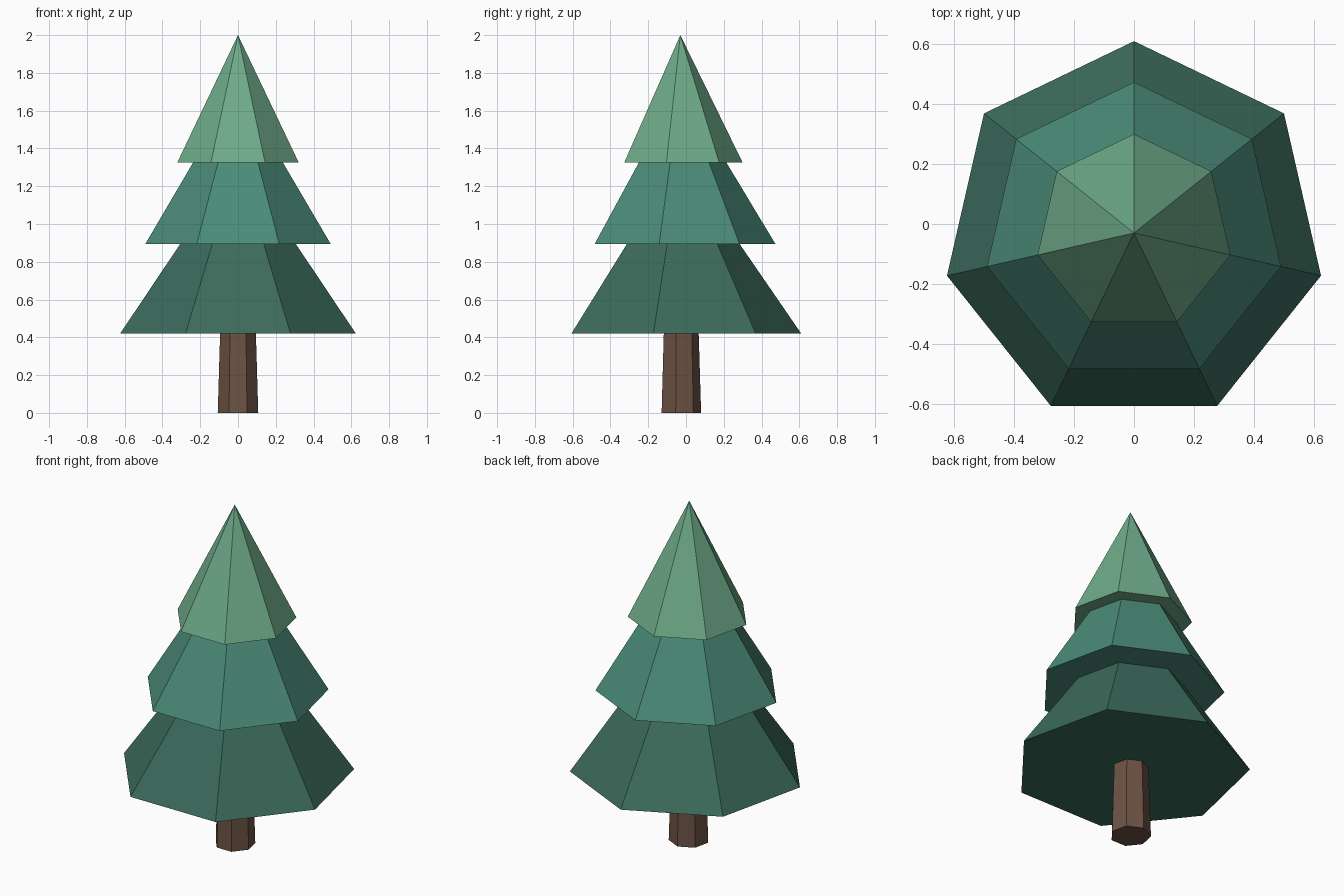
import bpy
import bmesh
import math

if "Cube" in bpy.data.objects:
    bpy.data.objects.remove(bpy.data.objects["Cube"])

SIDES = 7
CENTRE_Y = -0.03  # heptagon axis, so the bounding box is centred


def material(name, colour):
    mat = bpy.data.materials.new(name)
    mat.diffuse_color = (*colour, 1.0)
    mat.use_nodes = True
    mat.node_tree.nodes["Principled BSDF"].inputs["Base Color"].default_value = mat.diffuse_color
    return mat


def ring(bm, r, z):
    """Heptagon with one corner pointing to the back (+y)."""
    verts = []
    for i in range(SIDES):
        a = math.pi / 2 + i * 2 * math.pi / SIDES
        verts.append(bm.verts.new((r * math.cos(a), CENTRE_Y + r * math.sin(a), z)))
    return verts


def tapered(name, r0, z0, r1, z1, mat):
    """Closed flat-faced frustum, or a pyramid when r1 is 0."""
    bm = bmesh.new()
    low = ring(bm, r0, z0)
    bm.faces.new(low[::-1])
    if r1 > 0:
        high = ring(bm, r1, z1)
        bm.faces.new(high)
    else:
        tip = bm.verts.new((0, CENTRE_Y, z1))
    for i in range(SIDES):
        j = (i + 1) % SIDES
        if r1 > 0:
            bm.faces.new((low[i], low[j], high[j], high[i]))
        else:
            bm.faces.new((low[i], low[j], tip))
    bmesh.ops.recalc_face_normals(bm, faces=bm.faces)
    mesh = bpy.data.meshes.new(name)
    bm.to_mesh(mesh)
    bm.free()
    mesh.materials.append(mat)
    obj = bpy.data.objects.new(name, mesh)
    bpy.context.collection.objects.link(obj)
    return obj


# Trunk, running slightly into the lowest tier
tapered("trunk", 0.11, 0.0, 0.096, 0.46, material("bark", (0.15, 0.085, 0.058)))

# Foliage tiers, each tucked slightly into the one above
tapered("lower_foliage", 0.64, 0.42, 0.286, 0.935,
        material("dark_green", (0.045, 0.147, 0.107)))
tapered("middle_foliage", 0.503, 0.895, 0.22, 1.365,
        material("mid_green", (0.069, 0.258, 0.188)))
tapered("top_foliage", 0.33, 1.325, 0.0, 2.0,
        material("light_green", (0.156, 0.402, 0.246)))
